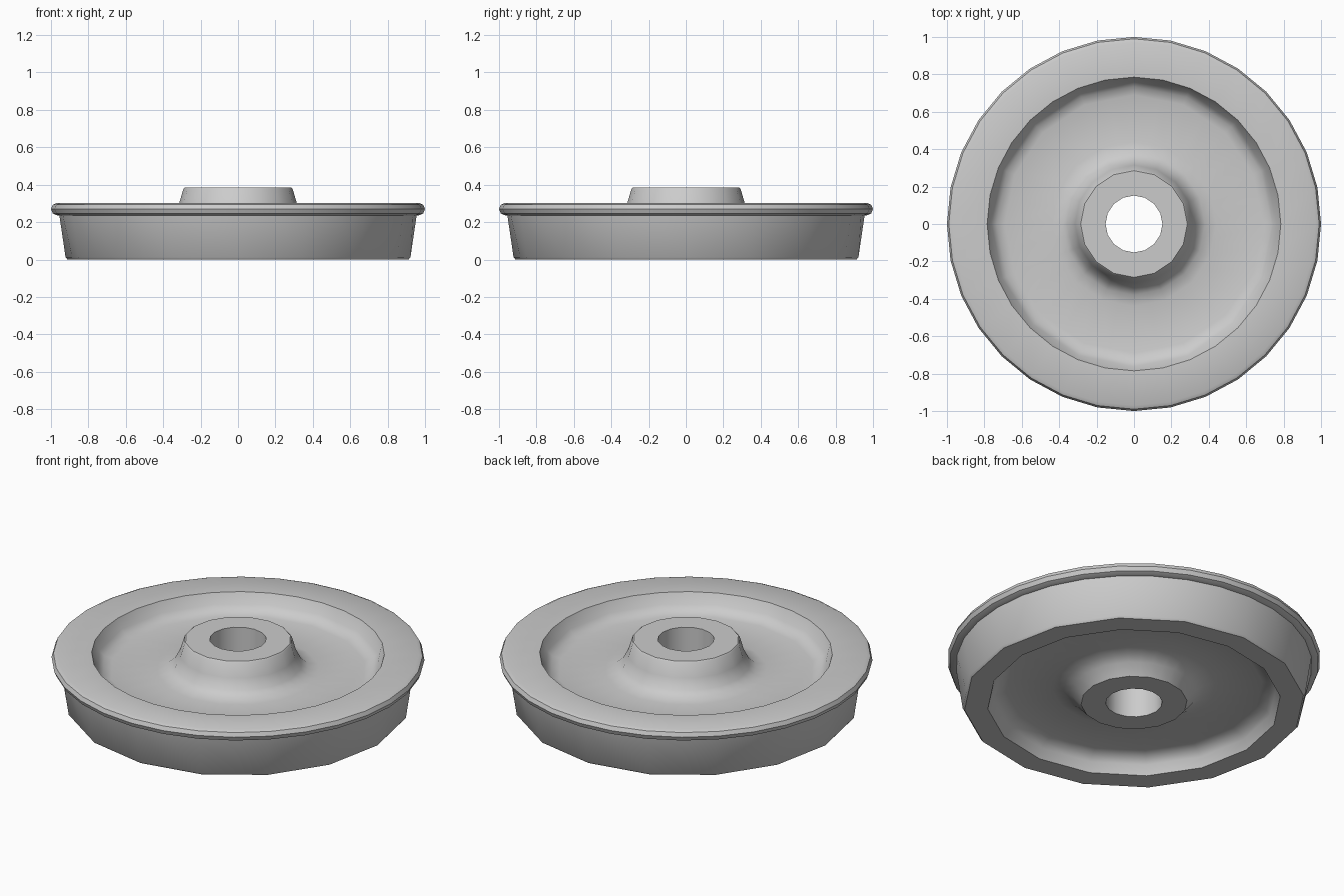
import bpy, bmesh, math

if "Cube" in bpy.data.objects:
    bpy.data.objects.remove(bpy.data.objects["Cube"])

N = 32
# Closed cross-section: radius, height, True where the ring is only 16-sided
profile = [
    # bore and hub top
    (0.152, 0.0, True), (0.152, 0.385, True), (0.285, 0.385, True), (0.292, 0.378, True),
    (0.315, 0.30, True), (0.345, 0.24, True), (0.38, 0.213, True), (0.44, 0.20, True),
    # upper dish
    (0.69, 0.20, True), (0.735, 0.213, True), (0.762, 0.24, True), (0.785, 0.30, False),
    # rounded flange
    (0.97, 0.302, False), (0.99, 0.293, False), (1.0, 0.27, False),
    (0.99, 0.246, False), (0.97, 0.237, False), (0.955, 0.235, False),
    # tapered tread
    (0.922, 0.012, True), (0.912, 0.0, True),
    # lower dish and hub underside
    (0.787, 0.0, True), (0.765, 0.055, True), (0.74, 0.085, True), (0.69, 0.10, True),
    (0.44, 0.10, True), (0.38, 0.088, True), (0.335, 0.06, True), (0.285, 0.0, True),
]

# Revolve the cross-section around z; coarse rings put odd points on the chord
bm = bmesh.new()
rings = []
for r, z, coarse in profile:
    ring = []
    for i in range(N):
        a = 2 * math.pi * i / N
        rr = r * math.cos(2 * math.pi / N) if coarse and i % 2 else r
        ring.append(bm.verts.new((rr * math.cos(a), rr * math.sin(a), z)))
    rings.append(ring)
for k, lower in enumerate(rings):
    upper = rings[(k + 1) % len(rings)]
    for i in range(N):
        j = (i + 1) % N
        bm.faces.new((lower[i], lower[j], upper[j], upper[i]))
bmesh.ops.recalc_face_normals(bm, faces=bm.faces)

mesh = bpy.data.meshes.new("rail_wheel")
bm.to_mesh(mesh)
bm.free()
wheel = bpy.data.objects.new("rail_wheel", mesh)
bpy.context.collection.objects.link(wheel)

# Smooth shading with crisp rims
bpy.context.view_layer.objects.active = wheel
wheel.select_set(True)
bpy.ops.object.shade_smooth_by_angle(angle=math.radians(38))
